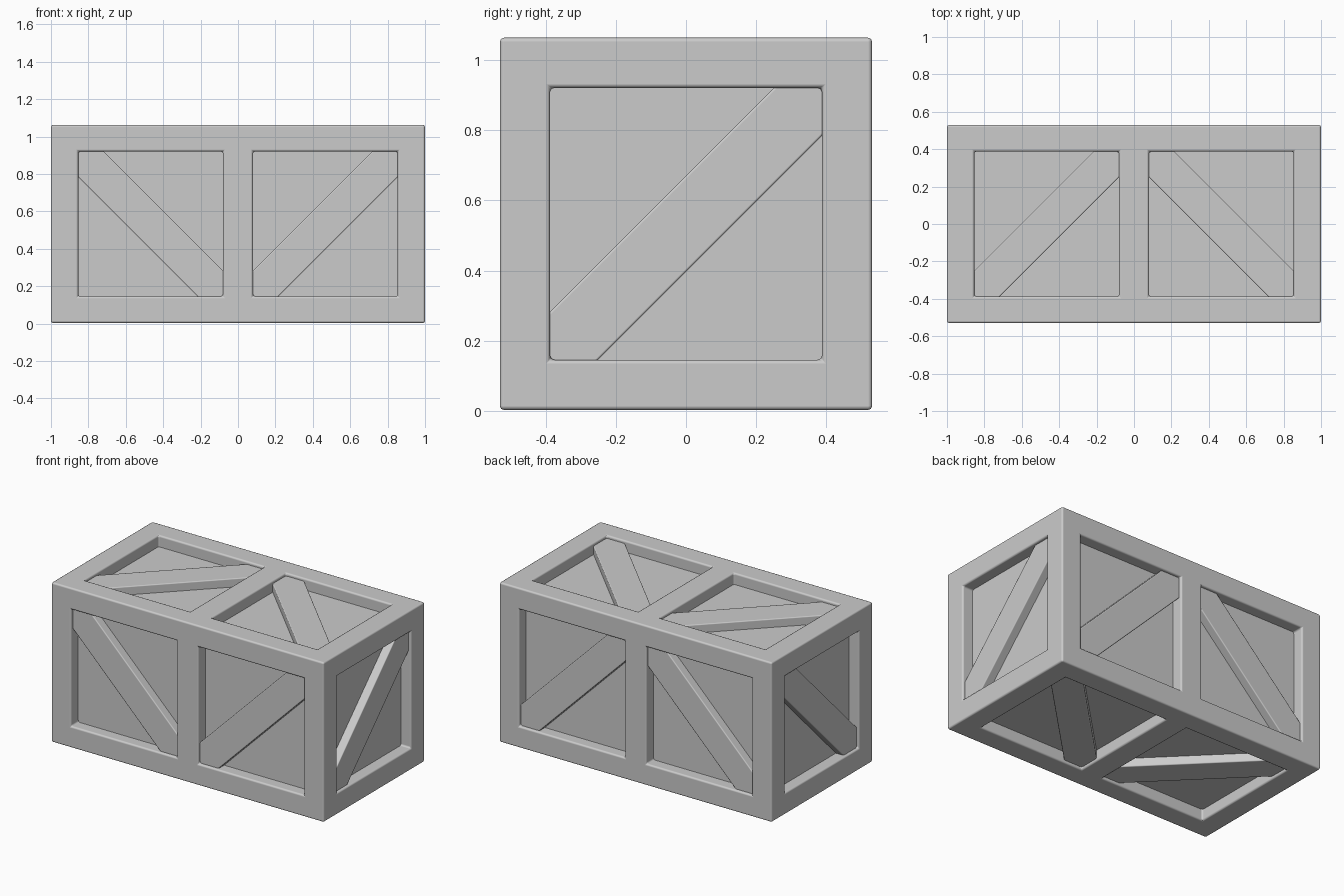
import bpy, bmesh
from mathutils import Vector

if "Cube" in bpy.data.objects:
    bpy.data.objects.remove(bpy.data.objects["Cube"])

CENTRE = Vector((0, 0, 0.533))
HALF = Vector((1.0, 0.53, 0.53))
OPEN = 0.387        # half size of each square opening
BAY = 0.467         # x offset of the two bays on the long sides
PANEL = 0.075       # depth of the panels below the frame
BRACE = 0.019       # depth of the brace faces below the frame
BAND = 0.137        # half width of a brace measured along an axis


def add_object(name, bm):
    bmesh.ops.recalc_face_normals(bm, faces=bm.faces)
    me = bpy.data.meshes.new(name)
    bm.to_mesh(me)
    bm.free()
    ob = bpy.data.objects.new(name, me)
    bpy.context.collection.objects.link(ob)
    return ob


def box(bm, centre, half):
    for v in bmesh.ops.create_cube(bm, size=2)["verts"]:
        v.co = Vector(centre) + Vector([a * b for a, b in zip(v.co, half)])


def bevel(ob, width, segments=2):
    m = ob.modifiers.new("Bevel", 'BEVEL')
    m.width, m.segments, m.limit_method = width, segments, 'ANGLE'
    m.harden_normals = True
    for p in ob.data.polygons:
        p.use_smooth = True


X, Y, Z = Vector((1, 0, 0)), Vector((0, 1, 0)), Vector((0, 0, 1))
# Each bay: name, outward normal, u axis, v axis, bay offset; brace runs along u + v
bays = [("right", X, Y, Z, 0), ("left", -X, Y, Z, 0)]
for s, side in ((-1, "left"), (1, "right")):
    bays += [("front_" + side, -Y, X * s, Z, s * BAY),
             ("back_" + side, Y, -X * s, Z, s * BAY),
             ("top_" + side, Z, -X * s, Y, s * BAY),
             ("bottom_" + side, -Z, X * s, Y, s * BAY)]


def face_point(n, offset):
    return CENTRE + Vector([a * b for a, b in zip(n, HALF)]) + X * offset


# Outer frame with a pocket cut for every bay
bm = bmesh.new()
box(bm, CENTRE, HALF)
frame = add_object("frame", bm)
bm = bmesh.new()
for name, n, u, v, off in bays:
    box(bm, face_point(n, off), [0.12 if abs(c) > 0.5 else OPEN for c in n])
cutter = add_object("pocket_cutter", bm)
cutter.hide_render = True
cutter.hide_set(True)
m = frame.modifiers.new("Pockets", 'BOOLEAN')
m.object, m.operation, m.solver = cutter, 'DIFFERENCE', 'EXACT'
bevel(frame, 0.012)

# Inner panels, one core box filling the pockets up to panel depth
bm = bmesh.new()
box(bm, CENTRE, HALF - Vector((PANEL,) * 3))
add_object("inner_panels", bm)

# Diagonal braces, ends clipped to the corners of each opening
H = OPEN + 0.012
outline = [(-H, -H), (BAND * 2 * 0.5 - H, -H), (H, H - BAND),
           (H, H), (H - BAND, H), (-H, BAND - H)]
for name, n, u, v, off in bays:
    bm = bmesh.new()
    p = face_point(n, off) - n * (PANEL + 0.02)
    face = bm.faces.new([bm.verts.new(p + u * a + v * b) for a, b in outline])
    out = bmesh.ops.extrude_face_region(bm, geom=[face])["geom"]
    bmesh.ops.translate(bm, vec=n * (PANEL + 0.02 - BRACE),
                        verts=[g for g in out if isinstance(g, bmesh.types.BMVert)])
    bevel(add_object("brace_" + name, bm), 0.007)
